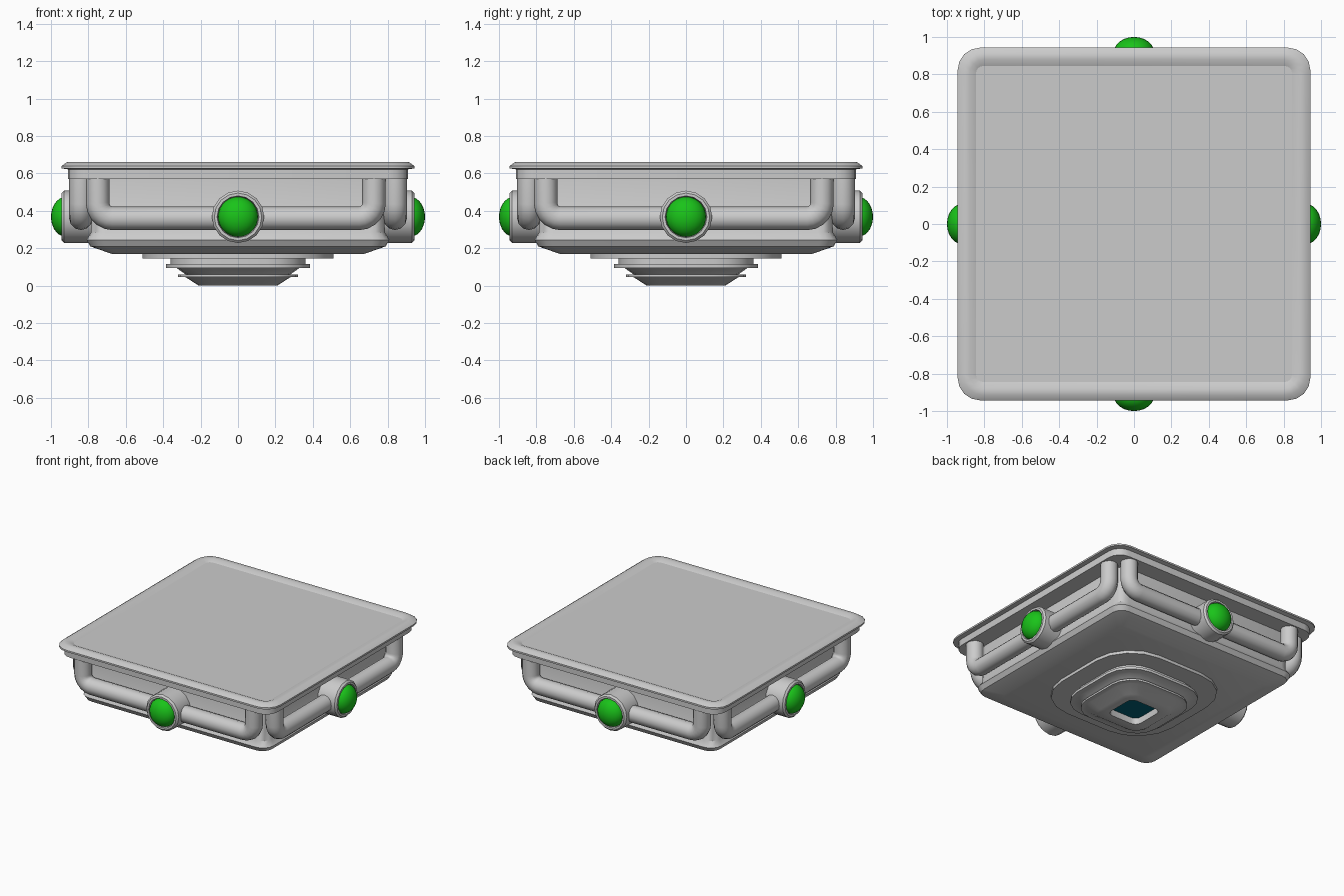
import bpy, bmesh
from math import sin, cos, pi, radians

if "Cube" in bpy.data.objects:
    bpy.data.objects.remove(bpy.data.objects["Cube"])

def material(name, rgb):
    m = bpy.data.materials.new(name)
    m.diffuse_color = (*rgb, 1)
    m.use_nodes = True
    m.node_tree.nodes["Principled BSDF"].inputs["Base Color"].default_value = m.diffuse_color
    return m

GREEN = material("green", (0.01, 0.55, 0.01))
BLUE = material("blue", (0.0, 0.12, 0.18))

def add(name, bm, mat=None, angle=35):
    bmesh.ops.recalc_face_normals(bm, faces=bm.faces)
    me = bpy.data.meshes.new(name)
    bm.to_mesh(me)
    bm.free()
    ob = bpy.data.objects.new(name, me)
    bpy.context.collection.objects.link(ob)
    if mat:
        me.materials.append(mat)
    bpy.ops.object.select_all(action='DESELECT')
    ob.select_set(True)
    bpy.context.view_layer.objects.active = ob
    bpy.ops.object.shade_smooth_by_angle(angle=radians(angle))
    return ob

def skin(bm, loops, cap_start, cap_end):
    rings = [[bm.verts.new(p) for p in lp] for lp in loops]
    n = len(rings[0])
    for a, b in zip(rings, rings[1:]):
        for i in range(n):
            j = (i + 1) % n
            bm.faces.new((a[i], a[j], b[j], b[i]))
    if cap_start:
        bm.faces.new(rings[0])
    if cap_end:
        bm.faces.new(rings[-1])

def rounded_square(h, z, r, segs=4):
    pts = []
    for q in range(4):
        cx, cy = [(1, 1), (-1, 1), (-1, -1), (1, -1)][q]
        for i in range(segs + 1):
            a = (q + i / segs) * pi / 2
            pts.append((cx * (h - r) + r * cos(a), cy * (h - r) + r * sin(a), z))
    return pts

def loft(name, rows, cap_start=True, cap_end=True, mat=None):
    """Stack of rounded squares given as (half width, height, corner radius)."""
    bm = bmesh.new()
    skin(bm, [rounded_square(*row) for row in rows], cap_start, cap_end)
    return add(name, bm, mat)

def on_four_sides(ob):
    base = ob.name
    ob.name = base + "_front"
    for k, side in enumerate(("right", "back", "left"), 1):
        c = ob.copy()
        c.name = f"{base}_{side}"
        c.rotation_euler.z = k * pi / 2
        bpy.context.collection.objects.link(c)

# main body with bevelled underside
loft("body", [(0.67, 0.168, 0.05), (0.79, 0.21, 0.08), (0.81, 0.245, 0.09),
              (0.785, 0.285, 0.08), (0.78, 0.60, 0.08)])

# flanged rim around the top
loft("top_rim", [(0.77, 0.57, 0.06), (0.91, 0.57, 0.10), (0.91, 0.622, 0.10),
                 (0.943, 0.627, 0.12), (0.943, 0.64, 0.12), (0.915, 0.66, 0.11),
                 (0.88, 0.66, 0.08), (0.845, 0.645, 0.04)], False, False)
loft("top_panel", [(0.85, 0.60, 0.04), (0.85, 0.645, 0.04)])

# stepped foot below, with a recess in the middle
loft("foot", [(0.51, 0.17, 0.32), (0.51, 0.145, 0.32), (0.36, 0.145, 0.21),
              (0.36, 0.115, 0.21), (0.385, 0.115, 0.22), (0.385, 0.095, 0.22),
              (0.33, 0.095, 0.19), (0.28, 0.06, 0.16), (0.32, 0.06, 0.18),
              (0.32, 0.045, 0.18), (0.28, 0.045, 0.14), (0.21, 0.0, 0.09),
              (0.135, 0.0, 0.05), (0.135, 0.05, 0.05)], True, False)
loft("recess_light", [(0.14, 0.05, 0.05), (0.14, 0.06, 0.05)], mat=BLUE)

# bent pipe on each side
def pipe():
    x0, x1, y, z, top, r = -0.75, 0.727, -0.84, 0.36, 0.60, 0.08
    pts = [(x0, y, top)]
    for i in range(6):
        a = pi + i / 5 * pi / 2
        pts.append((x0 + r + r * cos(a), y, z + r + r * sin(a)))
    for i in range(6):
        a = 1.5 * pi + i / 5 * pi / 2
        pts.append((x1 - r + r * cos(a), y, z + r + r * sin(a)))
    pts.append((x1, y, top))
    cu = bpy.data.curves.new("side_pipe", 'CURVE')
    cu.dimensions = '3D'
    cu.bevel_depth = 0.063
    cu.bevel_resolution = 4
    cu.use_fill_caps = True
    sp = cu.splines.new('POLY')
    sp.points.add(len(pts) - 1)
    for p, co in zip(sp.points, pts):
        p.co = (*co, 1)
    ob = bpy.data.objects.new("side_pipe", cu)
    bpy.context.collection.objects.link(ob)
    bpy.ops.object.select_all(action='DESELECT')
    ob.select_set(True)
    bpy.context.view_layer.objects.active = ob
    bpy.ops.object.convert(target='MESH')
    ob = bpy.context.object
    bpy.ops.object.shade_smooth_by_angle(angle=radians(40))
    return ob

on_four_sides(pipe())

# lamp housing in the middle of each pipe
bm = bmesh.new()
profile = [(0.14, -0.78), (0.14, -0.93), (0.127, -0.943), (0.112, -0.943), (0.105, -0.91)]
skin(bm, [[(r * cos(i * pi / 8), y, 0.368 + r * sin(i * pi / 8)) for i in range(16)]
          for r, y in profile], True, True)
on_four_sides(add("lamp_housing", bm))

# green domed lamp
bm = bmesh.new()
bmesh.ops.create_uvsphere(bm, u_segments=24, v_segments=14, radius=1)
for v in bm.verts:
    v.co = (v.co.x * 0.107, -0.92 + v.co.y * 0.08, 0.368 + v.co.z * 0.107)
on_four_sides(add("lamp", bm, GREEN, 60))
